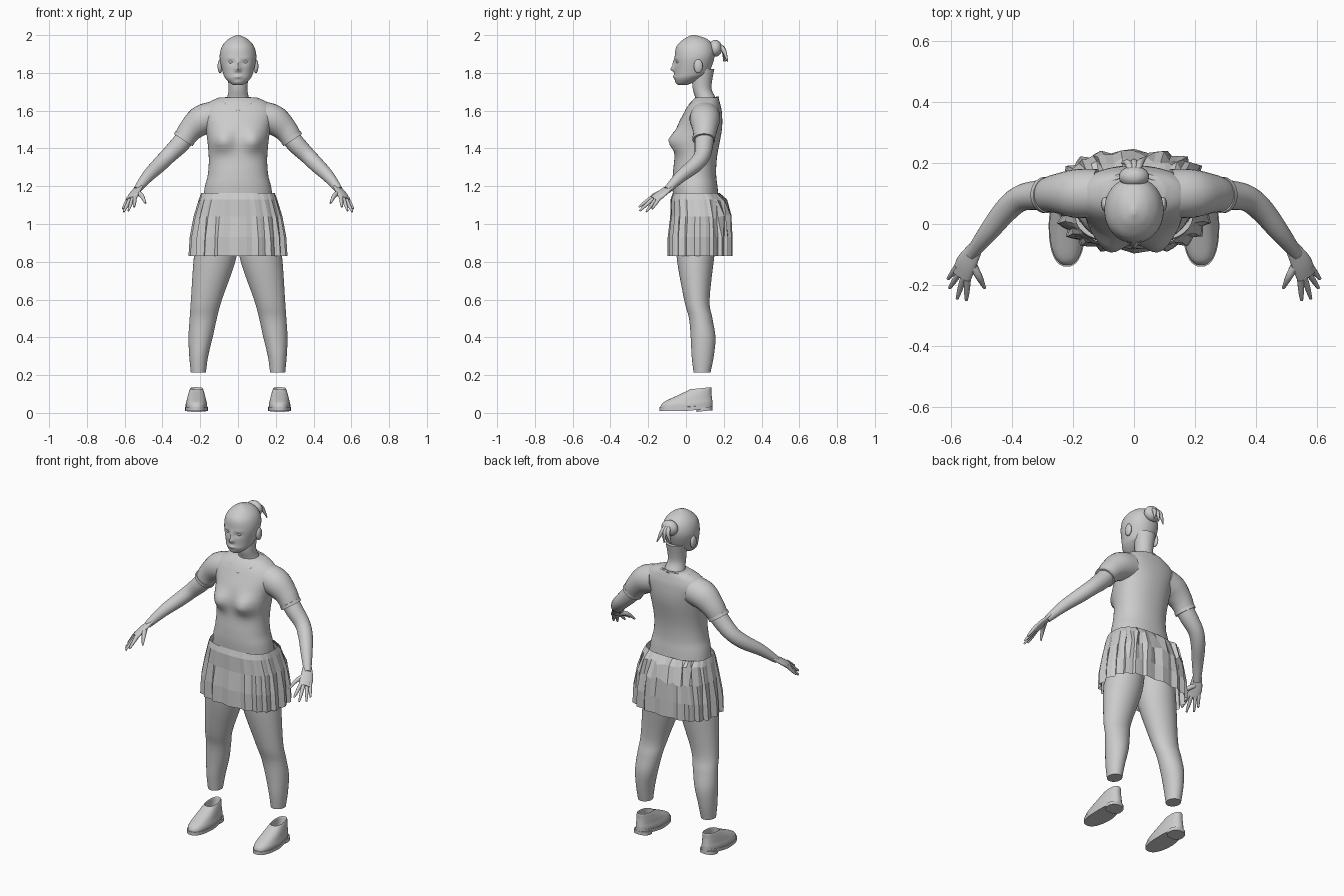
import bpy, bmesh, math, random
from mathutils import Vector

random.seed(4)
default_cube = bpy.data.objects.get("Cube")
if default_cube:
    bpy.data.objects.remove(default_cube, do_unlink=True)

shade = .6, .6, .6, 1
grey = bpy.data.materials.new("light grey")
grey.use_nodes = True
grey.diffuse_color = shade
grey.node_tree.nodes["Principled BSDF"].inputs["Base Color"].default_value = shade


def spline(rows, steps):
    """Smooth in-between rows through the given rows."""
    result = []
    last = len(rows) - 1
    for index in range(last):
        before, start = rows[max(index - 1, 0)], rows[index]
        end, after = rows[index + 1], rows[min(index + 2, last)]
        for step in range(steps):
            t = step / steps
            result.append([q + t * (r - p) / 2 + t * t * (p - 2.5 * q + 2 * r - s / 2)
                           + t ** 3 * (1.5 * (q - r) + (s - p) / 2)
                           for p, q, r, s in zip(before, start, end, after)])
    return result + [list(rows[last])]


def circle(count):
    """Cosine and sine pairs around a circle."""
    return [(math.cos(math.tau * k / count), math.sin(math.tau * k / count)) for k in range(count)]


def skin(name, rings, mirror=False, caps=True, smooth=True):
    """Bridge rings of points into one surface."""
    bm = bmesh.new()
    loops = [[bm.verts.new(point) for point in ring] for ring in rings]
    for low, high in zip(loops, loops[1:]):
        for i in range(len(low)):
            bm.faces.new((low[i - 1], low[i], high[i], high[i - 1]))
    if caps:
        bm.faces.new(loops[0])
        bm.faces.new(loops[-1])
    bmesh.ops.recalc_face_normals(bm, faces=bm.faces[:])
    mesh = bpy.data.meshes.new(name)
    bm.to_mesh(mesh)
    bm.free()
    mesh.materials.append(grey)
    part = bpy.data.objects.new(name, mesh)
    bpy.context.collection.objects.link(part)
    if smooth:
        bpy.ops.object.select_all(action="DESELECT")
        part.select_set(True)
        bpy.context.view_layer.objects.active = part
        bpy.ops.object.shade_smooth_by_angle(angle=math.radians(50))
    if mirror:
        part.modifiers.new("mirror", "MIRROR")


def level_rings(rows, sides=40, power=2.2, steps=5):
    """Stack level rings from rows of z, half width, front y, back y and optional centre x."""
    def rounded(value):
        return math.copysign(abs(value) ** (2 / power), value)
    rings = []
    for z, half, front, back, *centre in spline(rows, steps):
        middle, depth = (front + back) / 2, (back - front) / 2
        rings.append([Vector((sum(centre) + half * rounded(c), middle + depth * rounded(s), z))
                      for c, s in circle(sides)])
    return rings


def limb(name, rows, sides=20, steps=5, mirror=True, flat=1, across=(-.6, -.8, 0)):
    """Sweep an oval along rows of x, y, z and radius; flat thins it at right angles to across."""
    path = spline(rows, steps)
    rings = []
    for i, (x, y, z, radius) in enumerate(path):
        before, after = path[max(i - 1, 0)], path[min(i + 1, len(path) - 1)]
        along = (Vector(after[:3]) - Vector(before[:3])).normalized()
        wide = Vector(across)
        wide = (wide - along * wide.dot(along)).normalized()
        thin = along.cross(wide) * flat
        rings.append([Vector((x, y, z)) + (wide * c + thin * s) * radius for c, s in circle(sides)])
    skin(name, rings, mirror)


def ball(name, centre, size, mirror=False):
    rings = []
    for i in range(1, 12):
        tilt = math.pi * i / 12
        rings.append([Vector(centre) + Vector((size[0] * math.sin(tilt) * c, size[1] * math.sin(tilt) * s,
                                               size[2] * math.cos(tilt))) for c, s in circle(20)])
    skin(name, rings, mirror)


def push_front(rings, *bumps):
    """Push the front outward by soft bumps of x, z, x spread, z spread and depth, on both sides."""
    for ring in rings:
        for point in ring:
            if point.y < .02:
                point.y -= sum(depth * math.exp(-((abs(point.x) - x) / wide) ** 2 - ((point.z - z) / tall) ** 2)
                               for x, z, wide, tall, depth in bumps)


# Shirt body with bust
torso = level_rings([(.95, .2, -.05, .19), (1.17, .18, -.07, .17), (1.26, .16, -.07, .16), (1.36, .155, -.06, .165),
                     (1.5, .17, -.05, .19), (1.59, .19, -.01, .19), (1.64, .16, .02, .18),
                     (1.67, .1, .05, .17)], sides=56)
push_front(torso, (.085, 1.44, .06, .05, .05))
skin("shirt_body", torso)

# V-shaped collar edge
collar_radius = .006
limb("collar", [(0, .17, 1.67, collar_radius), (.11, .12, 1.66, collar_radius), (.08, .04, 1.645, collar_radius),
                (0, 0, 1.6, collar_radius)], sides=8, across=(0, 0, 1))

# Neck
skin("neck", level_rings([(1.6, .08, .04, .16), (1.66, .06, .05, .16), (1.72, .05, .035, .135),
                          (1.82, .06, .03, .15)], power=2))

# Head with nose, eye sockets, brow, lips and chin
head = level_rings([(1.735, .02, -.04, 0), (1.745, .04, -.05, .03), (1.77, .066, -.06, .08), (1.8, .08, -.06, .12),
                    (1.88, .097, -.06, .15), (1.94, .085, -.05, .145), (1.98, .05, -.01, .11),
                    (2, .006, .03, .05)], sides=72, power=2.1, steps=8)
push_front(head, (0, 1.82, .015, .014, .022), (0, 1.85, .01, .02, .01), (.036, 1.857, .02, .01, -.009),
           (.04, 1.875, .02, .01, .003), (0, 1.78, .02, .01, .008), (0, 1.75, .02, .01, .004))
skin("head", head)
ball("eyes", (.036, -.04, 1.857), (.015, .012, .008), mirror=True)
ball("ears", (.095, .065, 1.835), (.013, .024, .037), mirror=True)

# Hair bun and loose strands
ball("hair_bun", (0, .155, 1.93), (.05, .036, .045))
for drift in (-.02, 0, .02):
    limb("hair_strand", [(drift / 2, .17, 1.95, .01), (drift, .2, 1.92, .012),
                         (drift * 2, .21 + drift / 2, 1.86, .003)], sides=8, mirror=False, across=(1, 0, 0))

# Sleeves and cuffs
limb("sleeves", [(.12, .1, 1.57, .08), (.19, .1, 1.55, .08), (.25, .1, 1.5, .065), (.285, .095, 1.45, .056)], sides=28)
limb("cuffs", [(.28, .095, 1.46, .06), (.29, .095, 1.445, .06)], sides=28, steps=1)

# Arms and flat palms
limb("arms", [(.26, .1, 1.48, .05), (.31, .095, 1.42, .049), (.37, .085, 1.36, .043), (.42, .045, 1.31, .04),
              (.48, -.03, 1.25, .032), (.535, -.1, 1.18, .02)], sides=24)
limb("palms", [(.52, -.08, 1.2, .025), (.55, -.13, 1.16, .036), (.565, -.17, 1.13, .035)], flat=.4)

# Fingers fan out from the palm, plus the thumb
tips = (.55, -.25, 1.09), (.58, -.245, 1.07), (.605, -.21, 1.065), (.61, -.18, 1.08)
for number, tip in enumerate(tips):
    knuckle = Vector((.562, -.16, 1.14)) + Vector((-.6, -.8, 0)) * (.027 - .018 * number)
    limb("finger", [(*knuckle, .011), (*knuckle.lerp(Vector(tip), .6), .009), (*tip, .005)], sides=10)
limb("thumb", [(.54, -.115, 1.17, .015), (.51, -.17, 1.15, .012), (.49, -.21, 1.11, .005)], sides=10)

# Pleated skirt, crumpled at the upper back
skirt = level_rings([(.83, .252, -.09, .24), (.93, .246, -.09, .24), (1.04, .23, -.08, .23), (1.13, .206, -.08, .21),
                     (1.163, .194, -.07, .18)], sides=60, power=2.7, steps=1)
for ring in skirt:
    for i, point in enumerate(ring):
        fold = 1 + (.04, 0, -.04)[i % 3] * min(1, (1.18 - point.z) * 4)
        point.x *= fold
        point.y = .08 + (point.y - .08) * fold
        if point.y > .15 and 1 < point.z < 1.15:
            point.y += random.uniform(-.015, .015)
            point.z += random.uniform(-.015, .01)
skin("skirt", skirt, caps=False, smooth=False)

# Legs ending above the ankles
skin("legs", level_rings([(.215, .04, .04, .13, .21), (.3, .05, .03, .147, .208), (.4, .064, .025, .156, .198),
                          (.5, .072, .016, .14, .184), (.6, .082, -.01, .125, .167), (.83, .113, -.05, .15, .12),
                          (1, .1, -.05, .17, .105)], power=2), mirror=True)


# Shoe soles, heels and hollow uppers, narrowed and tilted up towards the heel
def shoe_part(name, rows, steps=1):
    rings = level_rings(rows, power=2.4, steps=steps)
    for ring in rings:
        for point in ring:
            behind = max(0, point.y)
            point.x = .22 + point.x * (1 - behind)
            point.z += behind / 10
    skin(name, rings, mirror=True)


shoe_part("shoe_soles", [(.01, .06, -.14, .14), (.03, .06, -.14, .14)])
shoe_part("shoe_heels", [(0, .055, .055, .14), (.02, .055, .055, .14)])
shoe_part("shoe_uppers", [(.026, .057, -.136, .14), (.045, .057, -.13, .14), (.062, .053, -.11, .138),
                          (.09, .047, -.05, .135), (.118, .038, .01, .135), (.117, .033, .016, .13),
                          (.06, .036, .01, .12)], steps=4)
